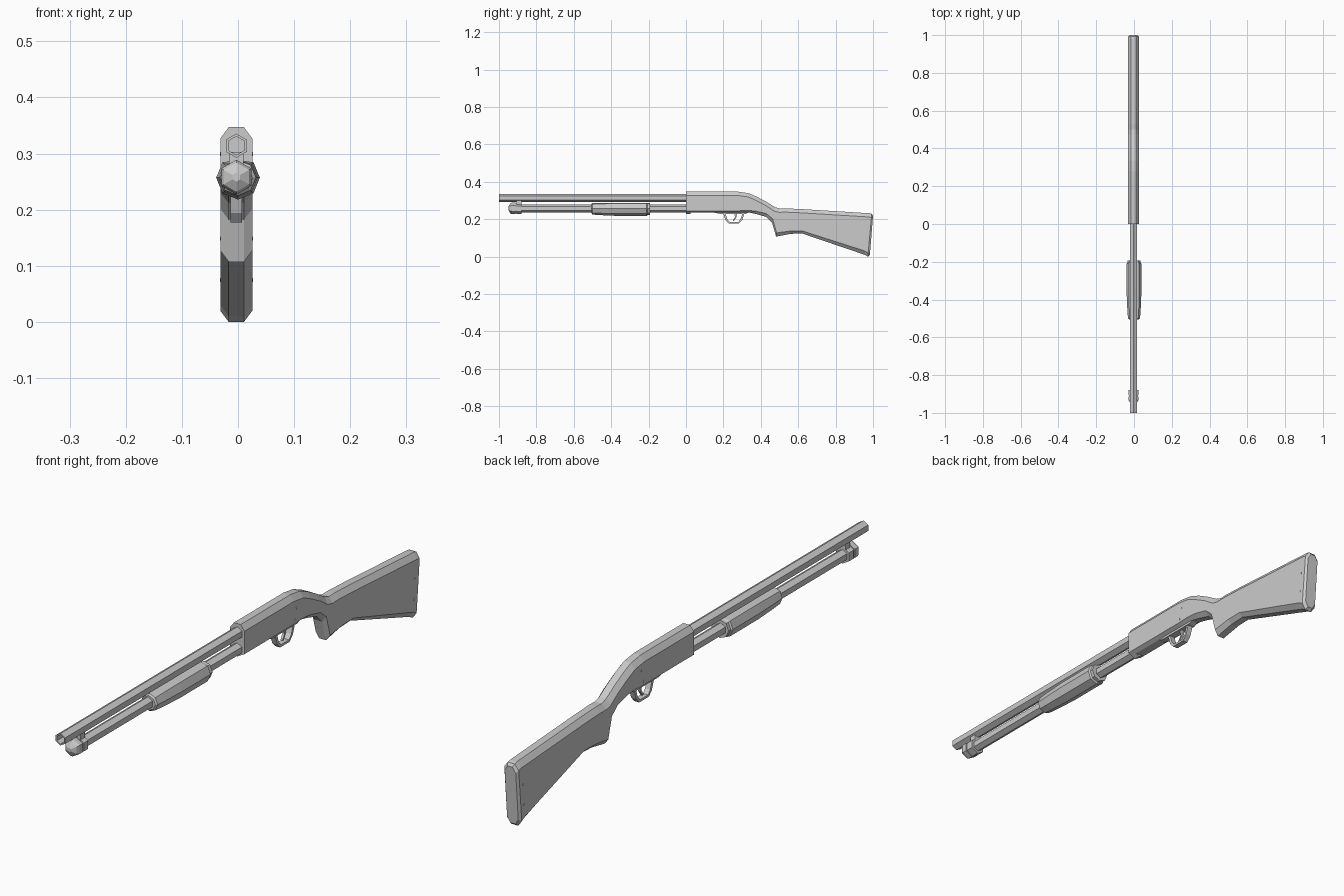
import bpy, bmesh, math

CX = -0.003  # centre line of the body


def finish(bm, name):
    bmesh.ops.recalc_face_normals(bm, faces=bm.faces[:])
    me = bpy.data.meshes.new(name)
    bm.to_mesh(me)
    bm.free()
    ob = bpy.data.objects.new(name, me)
    bpy.context.collection.objects.link(ob)
    return ob


def loft(name, sections):
    """Skin equal-length closed sections and cap both ends."""
    bm = bmesh.new()
    rings = [[bm.verts.new(p) for p in s] for s in sections]
    n = len(rings[0])
    for a, b in zip(rings, rings[1:]):
        for i in range(n):
            j = (i + 1) % n
            bm.faces.new((a[i], a[j], b[j], b[i]))
    bm.faces.new(rings[0])
    bm.faces.new(rings[-1])
    return finish(bm, name)


def lathe(name, rings, z, n=6, x=CX, top=9.0):
    """Faceted tube along y from (y, radius) rings, one corner pointing up."""
    return loft(name, [[(x + r * math.sin(2 * math.pi * i / n), y,
                         min(z + r * math.cos(2 * math.pi * i / n), top))
                        for i in range(n)] for y, r in rings])


def box(name, x, y0, y1, z0, z1, w):
    return loft(name, [[(x - w, y, z0), (x + w, y, z0), (x + w, y, z1), (x - w, y, z1)]
                       for y in (y0, y1)])


def body_section(yt, zt, yb, zb, bt=0.02, bb=0.02, w=0.0285, k=0.0135):
    """Chamfered eight-sided section, leaning from (yt, zt) to (yb, zb)."""
    def pt(x, z):
        f = (zt - z) / (zt - zb)
        return (CX + x, yt + (yb - yt) * f, z)
    right = [(k, zt), (w, zt - bt), (w, zb + bb), (k, zb)]
    return [pt(x, z) for x, z in right] + [pt(-x, z) for x, z in reversed(right)]


# Receiver and stock in one run
loft("receiver_and_stock", [body_section(*s) for s in (
    (0.0, 0.35, 0.0, 0.24, 0.02, 0.008),
    (0.28, 0.35, 0.28, 0.24, 0.02, 0.008),
    (0.335, 0.342, 0.33, 0.24, 0.02, 0.01),
    (0.38, 0.323, 0.37, 0.232, 0.021, 0.015),
    (0.43, 0.296, 0.43, 0.215, 0.022, 0.018),
    (0.475, 0.268, 0.46, 0.185, 0.022, 0.02),
    (0.50, 0.26, 0.482, 0.11, 0.02, 0.02),
    (0.53, 0.261, 0.56, 0.125, 0.02, 0.015),
    (0.62, 0.257, 0.62, 0.127, 0.02, 0.014),
    (0.98, 0.235, 0.955, 0.013, 0.02, 0.02))])

# Butt pad with chamfered back
loft("butt_pad", [body_section(*s) for s in (
    (0.98, 0.235, 0.955, 0.013),
    (0.993, 0.232, 0.972, 0.003),
    (1.0, 0.222, 0.983, 0.012, 0.02, 0.02, 0.022, 0.010))])

# Barrel with an open muzzle
lathe("barrel", [(0.0, 0.0215), (-1.0, 0.0215), (-1.0, 0.0165), (-0.88, 0.0165)], 0.317)

# Magazine tube, end cap and the bracket under the barrel
lathe("magazine_tube", [(-0.93, 0.021), (0.01, 0.021)], 0.26)
lathe("magazine_cap", [(-0.95, 0.008), (-0.94, 0.026), (-0.93, 0.031),
                       (-0.912, 0.031), (-0.912, 0.027), (-0.905, 0.027)], 0.261)
lathe("tube_band", [(-0.905, 0.030), (-0.88, 0.030)], 0.26)
box("barrel_bracket", CX, -0.905, -0.88, 0.275, 0.306, 0.013)
lathe("receiver_collar", [(0.0, 0.028), (0.025, 0.028)], 0.26)

# Sliding fore-end, flat on top beneath the barrel
lathe("fore_end", [(-0.505, 0.026), (-0.5, 0.032), (-0.46, 0.035), (-0.37, 0.039),
                   (-0.21, 0.039), (-0.205, 0.034), (-0.192, 0.034)],
      0.26, 8, 0.0, 0.291)

# Trigger plate
loft("trigger_plate", [[(CX - w, y, 0.245), (CX + w, y, 0.245), (CX + w, y, z), (CX - w, y, z)]
                       for y, z, w in ((0.15, 0.238, 0.012), (0.18, 0.232, 0.014),
                                       (0.32, 0.232, 0.014), (0.34, 0.24, 0.012))])


def strip(name, pairs, w):
    """Bent bar through (outer, inner) point pairs in the side plane."""
    loft(name, [[(CX - w, *o), (CX + w, *o), (CX + w, *i), (CX - w, *i)] for o, i in pairs])


# Trigger guard and trigger
strip("trigger_guard", [
    ((0.198, 0.236), (0.210, 0.236)),
    ((0.212, 0.197), (0.221, 0.202)),
    ((0.228, 0.180), (0.233, 0.188)),
    ((0.283, 0.180), (0.279, 0.188)),
    ((0.301, 0.200), (0.292, 0.204)),
    ((0.313, 0.236), (0.302, 0.236))], 0.010)
strip("trigger", [
    ((0.258, 0.236), (0.272, 0.236)),
    ((0.262, 0.215), (0.271, 0.215)),
    ((0.250, 0.195), (0.256, 0.193))], 0.004)

# Cross pins in the receiver and screws near the butt
for name, y, z in (("upper_pin", 0.295, 0.302), ("lower_pin", 0.285, 0.262),
                   ("upper_screw", 0.966, 0.152), ("lower_screw", 0.960, 0.078)):
    loft(name, [[(CX + x, y + 0.004 * math.cos(math.pi * i / 3),
                  z + 0.004 * math.sin(math.pi * i / 3)) for i in range(6)]
                for x in (-0.0295, 0.0295)])

# Rest the lowest point on the ground
low = min(v.co.z for o in bpy.data.objects for v in o.data.vertices)
for o in bpy.data.objects:
    for v in o.data.vertices:
        v.co.z -= low
